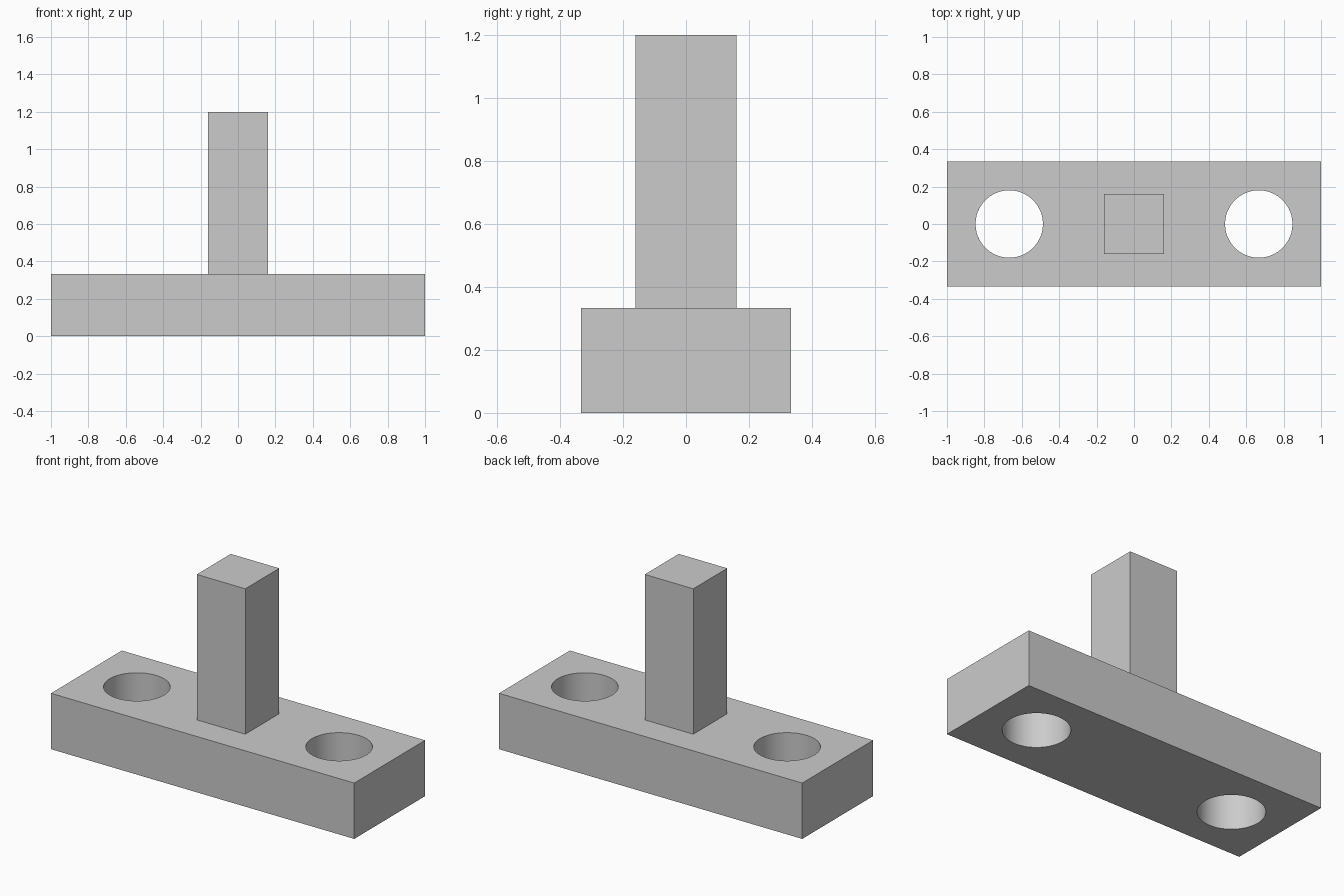
import bpy
import math

default_cube = bpy.data.objects.get("Cube")
if default_cube:
    bpy.data.objects.remove(default_cube, do_unlink=True)

BASE_WIDTH, BASE_DEPTH, BASE_HEIGHT = 2.0, 0.667, 0.333
POST_SIDE, TOP = 0.32, 1.2
HOLE_RADIUS, HOLE_X = 0.18, 0.667

grey = bpy.data.materials.new("plain_grey")
grey.use_nodes = True
grey.diffuse_color = (0.6, 0.6, 0.6, 1)
grey.node_tree.nodes["Principled BSDF"].inputs["Base Color"].default_value = grey.diffuse_color


def block(name, width, depth, bottom, top):
    """Box centred on the z axis between two heights."""
    bpy.ops.mesh.primitive_cube_add(size=1, location=(0, 0, (bottom + top) / 2))
    obj = bpy.context.object
    obj.name = name
    obj.scale = (width, depth, top - bottom)
    bpy.ops.object.transform_apply(location=True, rotation=False, scale=True)
    obj.data.materials.append(grey)
    return obj


# Upright square post
block("post", POST_SIDE, POST_SIDE, BASE_HEIGHT, TOP)

# Base bar with a round through hole at each end
base = block("base", BASE_WIDTH, BASE_DEPTH, 0, BASE_HEIGHT)
for side in (-1, 1):
    bpy.ops.mesh.primitive_cylinder_add(
        vertices=96, radius=HOLE_RADIUS, depth=1,
        location=(side * HOLE_X, 0, BASE_HEIGHT / 2))
    cutter = bpy.context.object
    cutter.name = "hole_cutter"
    cutter.hide_render = True
    cutter.data.materials.append(grey)

    bpy.ops.object.select_all(action="DESELECT")
    base.select_set(True)
    bpy.context.view_layer.objects.active = base
    cut = base.modifiers.new("hole", "BOOLEAN")
    cut.operation = "DIFFERENCE"
    cut.solver = "EXACT"
    cut.object = cutter
    bpy.ops.object.modifier_apply(modifier=cut.name)
    bpy.data.objects.remove(cutter, do_unlink=True)

# Smooth hole walls, sharp edges elsewhere
bpy.ops.object.shade_smooth_by_angle(angle=math.radians(30))
